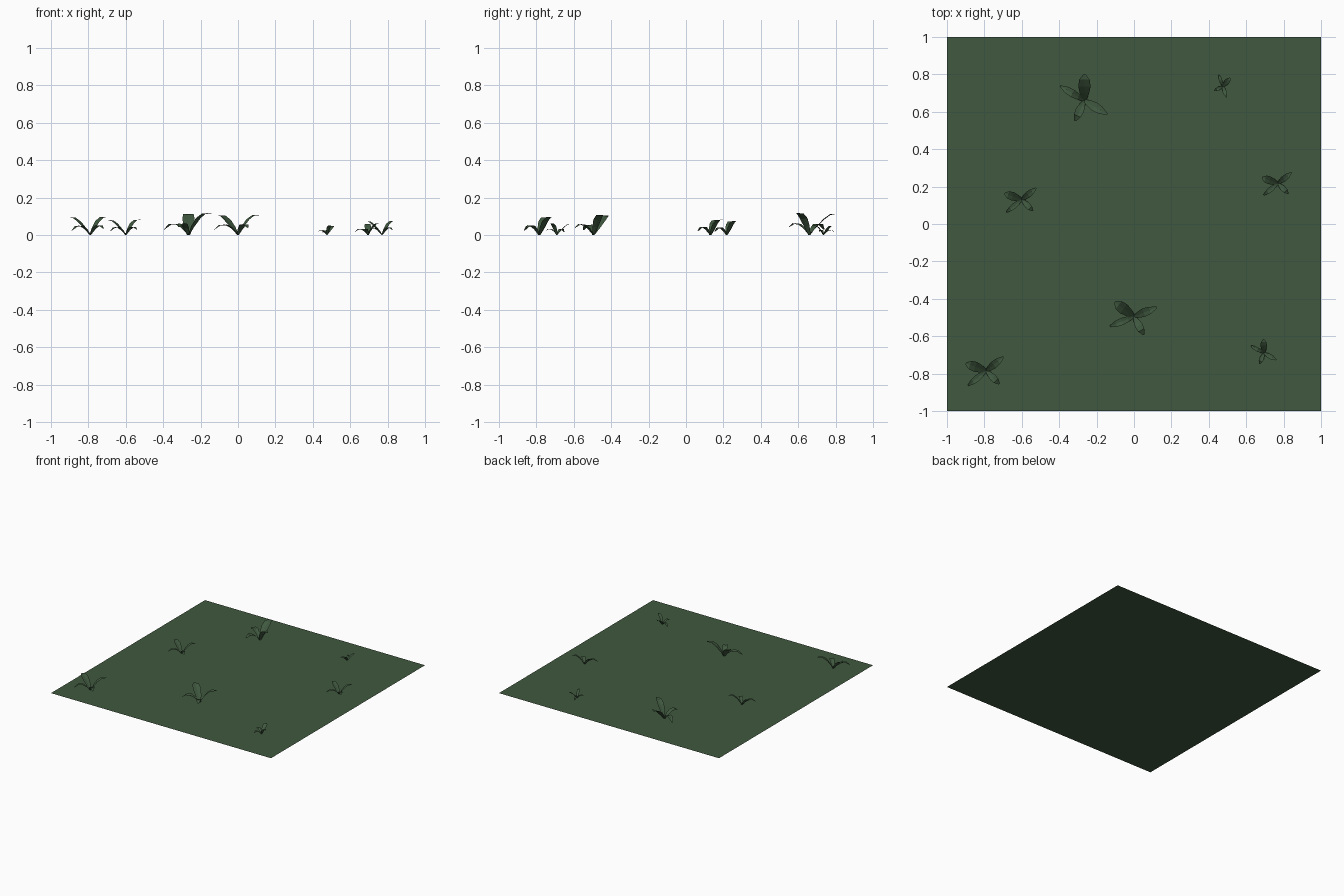
import bpy
import bmesh
from math import radians, cos, sin
from mathutils import Vector

cube = bpy.data.objects.get("Cube")
if cube:
    bpy.data.objects.remove(cube, do_unlink=True)

green = bpy.data.materials.new("dark_green")
green.use_nodes = True
colour = (0.05, 0.098, 0.05, 1)
green.diffuse_color = colour
bsdf = green.node_tree.nodes["Principled BSDF"]
bsdf.inputs["Base Color"].default_value = colour
bsdf.inputs["Roughness"].default_value = 0.9


def make_object(name, bm):
    mesh = bpy.data.meshes.new(name)
    bm.to_mesh(mesh)
    bm.free()
    mesh.materials.append(green)
    obj = bpy.data.objects.new(name, mesh)
    bpy.context.collection.objects.link(obj)
    return obj


# Leaves: turn in degrees, full width, arc as (distance out, height)
LEAVES = [
    (0, 0.066, [(0, 0), (0.05, 0.055), (0.10, 0.1), (0.14, 0.112)]),
    (59, 0.042, [(0, 0), (0.05, 0.045), (0.10, 0.058), (0.15, 0.03)]),
    (155, 0.046, [(0, 0), (0.04, 0.042), (0.08, 0.06), (0.12, 0.042)]),
    (239, 0.05, [(0, 0), (0.04, 0.06), (0.085, 0.105), (0.143, 0.116)]),
]
# Share of the full width along the leaf
TAPER = [0.3, 0.75, 1.0, 0.85, 0.2]


def arc_point(arc, t):
    # Smooth cubic through the four arc points
    total = Vector((0, 0))
    for i, p in enumerate(arc):
        weight = 1
        for j in range(4):
            if j != i:
                weight *= (t * 3 - j) / (i - j)
        total += weight * Vector(p)
    return total


def add_leaf(bm, turn, width, arc):
    out = Vector((cos(radians(turn)), sin(radians(turn)), 0))
    side = Vector((-out.y, out.x, 0))
    rows = []
    for i, share in enumerate(TAPER):
        r, z = arc_point(arc, i / (len(TAPER) - 1))
        mid = out * r + Vector((0, 0, z))
        half = side * width * share / 2
        lift = Vector((0, 0, width * share * 0.1))
        rows.append([bm.verts.new(p) for p in (mid - half + lift, mid, mid + half + lift)])
    for a, b in zip(rows, rows[1:]):
        for k in range(2):
            bm.faces.new((a[k], b[k], b[k + 1], a[k + 1]))


# Ground sheet
bm = bmesh.new()
bmesh.ops.create_grid(bm, x_segments=1, y_segments=1, size=1)
make_object("ground", bm)

# Plants: x, y, turn in degrees, scale
PLANTS = [
    (-0.265, 0.66, 90, 1.0),
    (0.0, -0.495, 143, 0.92),
    (-0.79, -0.785, 160, 0.83),
    (-0.6, 0.13, 160, 0.7),
    (0.77, 0.217, 160, 0.65),
    (0.695, -0.69, 92, 0.53),
    (0.475, 0.735, 50, 0.43),
]
for n, (x, y, turn, scale) in enumerate(PLANTS, 1):
    bm = bmesh.new()
    for leaf in LEAVES:
        add_leaf(bm, *leaf)
    plant = make_object(f"leafy_plant_{n}", bm)
    plant.location = (x, y, 0)
    plant.rotation_euler.z = radians(turn)
    plant.scale = (scale,) * 3
